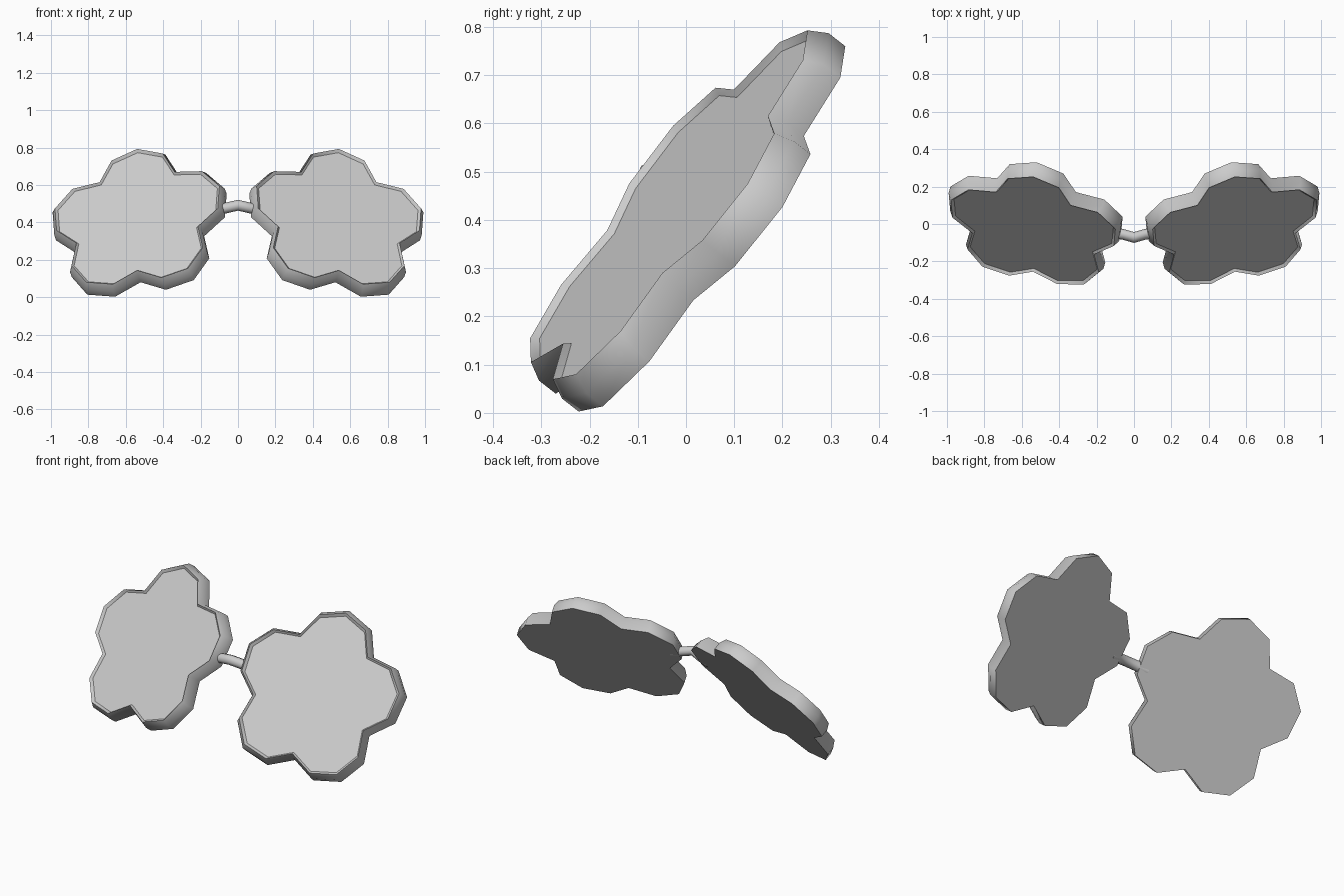
import bpy, bmesh
from math import sin, cos, pi, sqrt, radians
from mathutils import Vector, Matrix

cube = bpy.data.objects.get("Cube")
if cube:
    bpy.data.objects.remove(cube)

grey = bpy.data.materials.new("light_grey")
grey.use_nodes = True
color = (0.6, 0.6, 0.6, 1)
grey.diffuse_color = color
grey.node_tree.nodes["Principled BSDF"].inputs["Base Color"].default_value = color

PETALS, SEGMENTS = 5, 4
PETAL_DIST, PETAL_RADIUS = 0.28, 0.216


def flower_outline():
    """Five overlapping round petals, one pointing straight up."""
    half = pi / PETALS
    notch = PETAL_DIST * cos(half) + sqrt(PETAL_RADIUS ** 2 - (PETAL_DIST * sin(half)) ** 2)
    centre = Vector((PETAL_DIST, 0))
    start = Vector((notch * cos(half), -notch * sin(half))) - centre
    sweep = Vector((1, 0)).angle(start)
    points = []
    for p in range(PETALS):
        turn = Matrix.Rotation(pi / 2 + 2 * half * p, 2)
        for s in range(SEGMENTS):
            a = -sweep + 2 * sweep * s / SEGMENTS
            points.append(turn @ (centre + PETAL_RADIUS * Vector((cos(a), sin(a)))))
    return points


def make_object(name, bm):
    bmesh.ops.recalc_face_normals(bm, faces=bm.faces)
    mesh = bpy.data.meshes.new(name)
    bm.to_mesh(mesh)
    bm.free()
    mesh.materials.append(grey)
    obj = bpy.data.objects.new(name, mesh)
    bpy.context.collection.objects.link(obj)
    return obj


def skin(bm, rings):
    """Smooth walls between rings, flat caps on the ends."""
    n = len(rings[0])
    for a, b in zip(rings, rings[1:]):
        for i in range(n):
            j = (i + 1) % n
            bm.faces.new((a[i], a[j], b[j], b[i])).smooth = True
    bm.faces.new(rings[0])
    bm.faces.new(rings[-1])


# Lens: flat back, rounded wall, raised lip and a slightly sunken front
def lens(name, side):
    v = Vector((0, 0.615, 0.788)).normalized()
    n = Vector((0.217 * side, -0.769, 0.6)).normalized()
    u = v.cross(n)
    origin = Vector((0.521 * side, 0.025, 0.369))
    outline = flower_outline()
    bm = bmesh.new()
    rings = []
    for scale, height in ((1, 0), (1, 0.045), (0.955, 0.084), (0.925, 0.07)):
        rings.append([bm.verts.new(origin + u * p.x * scale + v * p.y * scale + n * height)
                      for p in outline])
    skin(bm, rings)
    lip = rings[2]
    for i, vert in enumerate(lip):
        bm.edges.get((vert, lip[i - 1])).smooth = False
    return make_object(name, bm)


lens("left_lens", 1)
lens("right_lens", -1)

# Bridge: short round bar, bent forward in the middle
bm = bmesh.new()
rings = []
for x, y, z in ((-0.12, -0.045, 0.465), (-0.06, -0.055, 0.478), (0, -0.072, 0.492),
                (0.06, -0.055, 0.478), (0.12, -0.045, 0.465)):
    rings.append([bm.verts.new((x, y + 0.029 * cos(a), z + 0.029 * sin(a)))
                  for a in (radians(45 * k) for k in range(8))])
skin(bm, rings)
make_object("bridge", bm)
